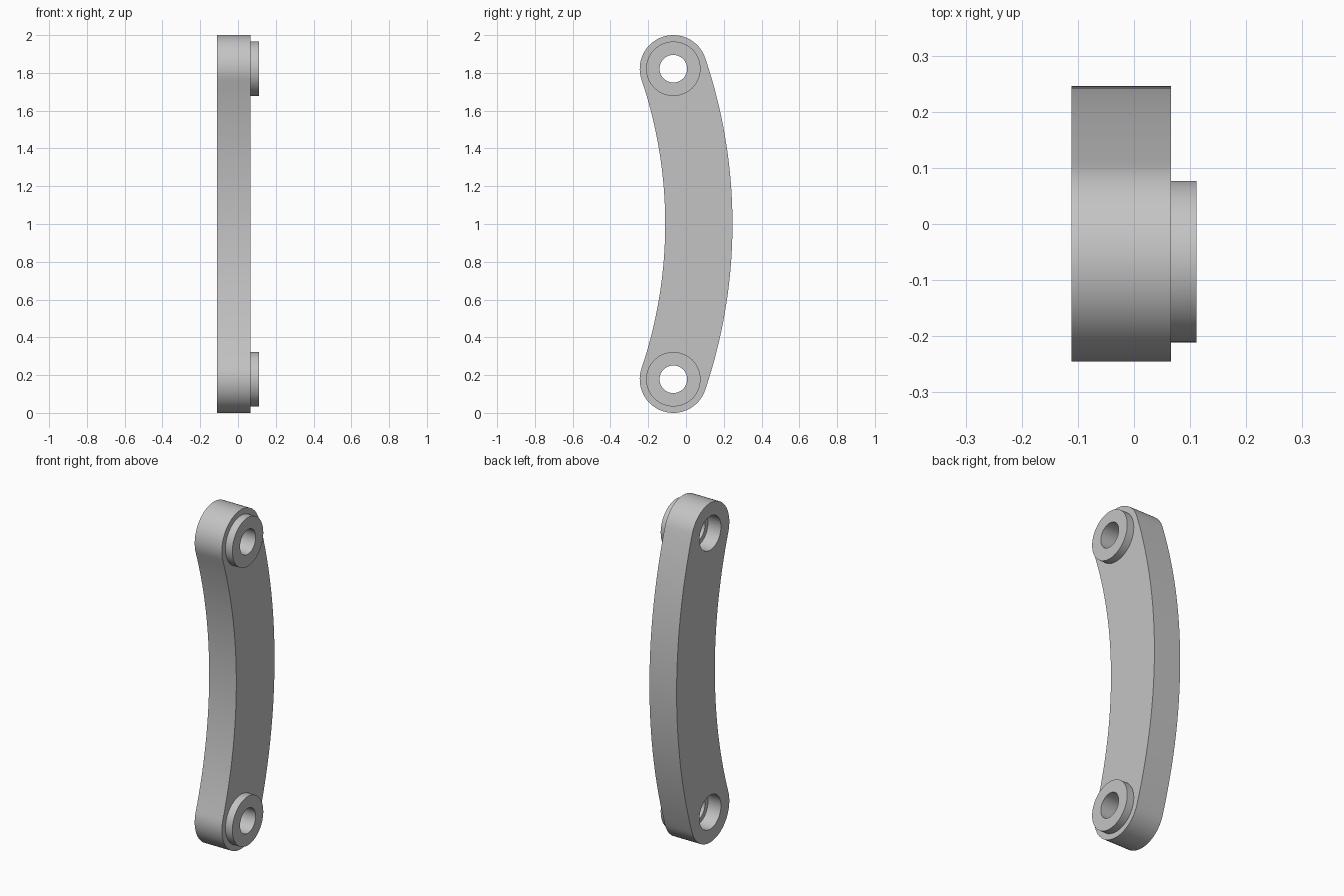
import bpy
import bmesh
from math import asin, cos, sin, pi
from mathutils import Matrix, Vector

cube = bpy.data.objects.get("Cube")
if cube:
    bpy.data.objects.remove(cube, do_unlink=True)

HALF_W = 0.178             # half width of the bar, also its end radius
END_Y, MID_Y = -0.067, 0.068
ENDS_Z = (HALF_W, 2 - HALF_W)
BACK, FACE, TIP = -0.111, 0.066, 0.111   # x of bar back, bar face, boss tip
BOSS_R, HOLE_R, BORE_R = 0.144, 0.073, 0.1
BORE_FLOOR = BACK + 0.085

metal = bpy.data.materials.new("Grey metal")
metal.use_nodes = True
metal.diffuse_color = (0.55, 0.55, 0.55, 1)
metal.node_tree.nodes["Principled BSDF"].inputs["Base Color"].default_value = metal.diffuse_color


def finish(name, bm):
    bmesh.ops.recalc_face_normals(bm, faces=bm.faces)
    mesh = bpy.data.meshes.new(name)
    bm.to_mesh(mesh)
    bm.free()
    mesh.materials.append(metal)
    obj = bpy.data.objects.new(name, mesh)
    bpy.context.collection.objects.link(obj)
    return obj


def disc(name, radius, x0, x1, z):
    """Cylinder along x between x0 and x1 at a bar end."""
    bm = bmesh.new()
    place = Matrix.Translation(((x0 + x1) / 2, END_Y, z)) @ Matrix.Rotation(pi / 2, 4, "Y")
    bmesh.ops.create_cone(bm, cap_ends=True, segments=64, radius1=radius,
                          radius2=radius, depth=x1 - x0, matrix=place)
    return finish(name, bm)


def arc(cy, cz, radius, a0, a1, steps):
    angles = [a0 + (a1 - a0) * i / steps for i in range(steps + 1)]
    return [Vector((BACK, cy + radius * cos(a), cz + radius * sin(a))) for a in angles]


def combine(target, tool, operation):
    mod = target.modifiers.new(operation.title(), "BOOLEAN")
    mod.operation, mod.object, mod.solver = operation, tool, "EXACT"
    bpy.context.view_layer.objects.active = target
    bpy.ops.object.modifier_apply(modifier=mod.name)
    bpy.data.objects.remove(tool, do_unlink=True)


# Curved bar: a constant-width arc with round ends
half_h, sag = 1 - HALF_W, MID_Y - END_Y
R = (half_h ** 2 + sag ** 2) / (2 * sag)
swing = asin(half_h / R)
cy = MID_Y - R
outline = (arc(cy, 1, R + HALF_W, -swing, swing, 48)
           + arc(END_Y, ENDS_Z[1], HALF_W, swing, swing + pi, 32)[1:]
           + arc(cy, 1, R - HALF_W, swing, -swing, 48)[1:]
           + arc(END_Y, ENDS_Z[0], HALF_W, pi - swing, 2 * pi - swing, 32)[1:-1])
bm = bmesh.new()
base = bm.faces.new([bm.verts.new(p) for p in outline])
side = bmesh.ops.extrude_face_region(bm, geom=[base])
bmesh.ops.translate(bm, vec=(FACE - BACK, 0, 0),
                    verts=[v for v in side["geom"] if isinstance(v, bmesh.types.BMVert)])
bar = finish("curved_link_bar", bm)

# Raised bosses, through holes and wider bores from the back
for z in ENDS_Z:
    combine(bar, disc("boss", BOSS_R, FACE - 0.02, TIP, z), "UNION")
    combine(bar, disc("hole_cutter", HOLE_R, BACK - 0.1, TIP + 0.1, z), "DIFFERENCE")
    combine(bar, disc("bore_cutter", BORE_R, BACK - 0.1, BORE_FLOOR, z), "DIFFERENCE")

bpy.ops.object.select_all(action="DESELECT")
bar.select_set(True)
bpy.context.view_layer.objects.active = bar
bpy.ops.object.shade_smooth_by_angle(angle=pi / 6)
